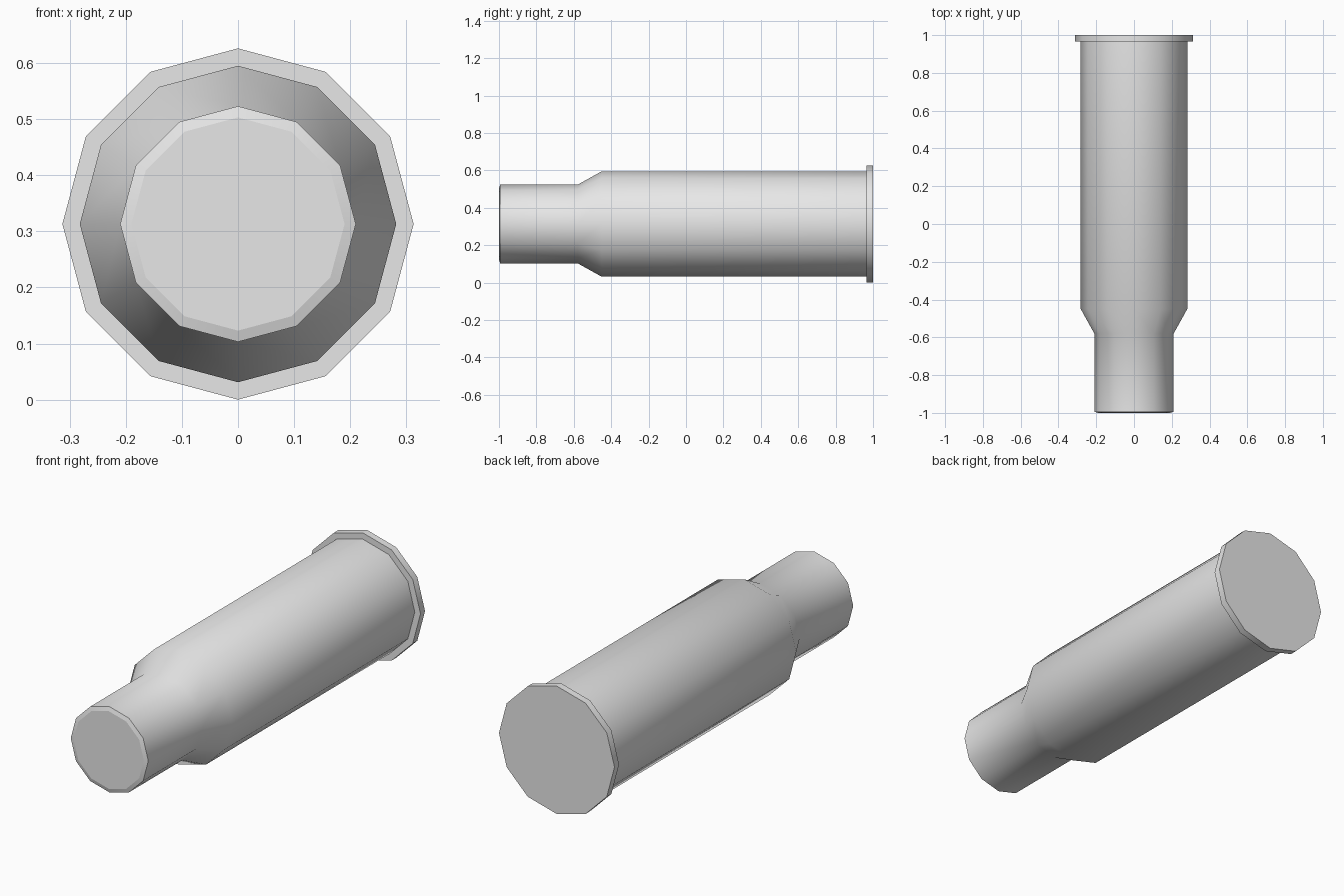
import bpy, bmesh, math

cube = bpy.data.objects.get("Cube")
if cube:
    bpy.data.objects.remove(cube, do_unlink=True)

SIDES = 12
CENTRE_Z = 0.313

# Single plain grey material
grey = bpy.data.materials.new("light_grey")
grey.use_nodes = True
colour = (0.8, 0.8, 0.8, 1.0)
grey.diffuse_color = colour
grey.node_tree.nodes["Principled BSDF"].inputs["Base Color"].default_value = colour

# Outline from mouth to base: (radius, y)
profile = [
    (0.190, -1.000),  # mouth face
    (0.210, -0.994),  # mouth chamfer
    (0.210, -0.580),  # neck
    (0.282, -0.450),  # shoulder
    (0.282, 0.965),   # body
    (0.313, 0.965),   # rim front
    (0.313, 1.000),   # rim back
]

bm = bmesh.new()
rings = []
for radius, y in profile:
    ring = []
    for i in range(SIDES):
        a = 2 * math.pi * i / SIDES
        ring.append(bm.verts.new((radius * math.cos(a), y, CENTRE_Z + radius * math.sin(a))))
    rings.append(ring)

# Walls between neighbouring rings, then the two end caps
for r0, r1 in zip(rings, rings[1:]):
    for i in range(SIDES):
        j = (i + 1) % SIDES
        bm.faces.new((r0[i], r0[j], r1[j], r1[i]))
caps = [bm.faces.new(rings[0]), bm.faces.new(rings[-1])]
bmesh.ops.recalc_face_normals(bm, faces=bm.faces[:])

mesh = bpy.data.meshes.new("cartridge_case")
bm.to_mesh(mesh)
bm.free()
mesh.materials.append(grey)
case = bpy.data.objects.new("cartridge_case", mesh)
bpy.context.collection.objects.link(case)

# Smooth round the barrel, sharp at the rim and mouth, flat end caps
bpy.ops.object.select_all(action="DESELECT")
case.select_set(True)
bpy.context.view_layer.objects.active = case
bpy.ops.object.shade_smooth_by_angle(angle=math.radians(35))
for face in mesh.polygons:
    if len(face.vertices) == SIDES:
        face.use_smooth = False
